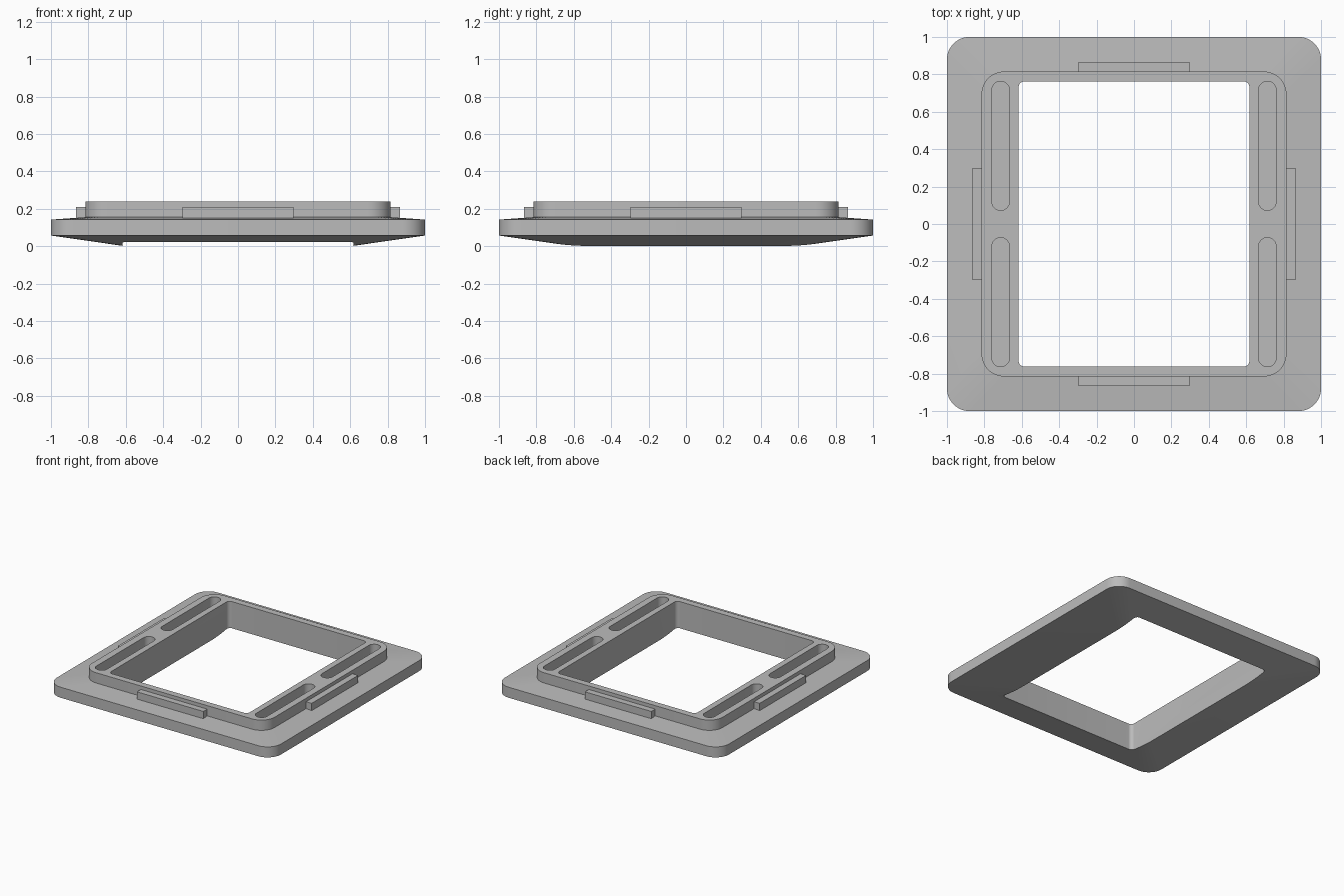
import bpy, bmesh, math

if "Cube" in bpy.data.objects:
    bpy.data.objects.remove(bpy.data.objects["Cube"])

grey = bpy.data.materials.new("plain grey")
grey.use_nodes = True
grey.diffuse_color = (0.5, 0.5, 0.5, 1)
grey.node_tree.nodes["Principled BSDF"].inputs["Base Color"].default_value = (0.5, 0.5, 0.5, 1)


def outline(hx, hy, r, steps=12):
    """Counter-clockwise rounded rectangle with half sizes hx, hy."""
    pts = []
    for k, (sx, sy) in enumerate([(1, 1), (-1, 1), (-1, -1), (1, -1)]):
        for i in range(steps + 1):
            a = (k + i / steps) * math.pi / 2
            pts.append((sx * (hx - r) + r * math.cos(a), sy * (hy - r) + r * math.sin(a)))
    return pts


def loft(name, rings, center=(0, 0)):
    """Closed solid through rounded rectangles given as (hx, hy, radius, z)."""
    bm = bmesh.new()
    loops = [[bm.verts.new((x + center[0], y + center[1], z)) for x, y in outline(hx, hy, r)]
             for hx, hy, r, z in rings]
    for low, high in zip(loops, loops[1:]):
        n = len(low)
        for i in range(n):
            j = (i + 1) % n
            bm.faces.new((low[i], low[j], high[j], high[i]))
    bm.faces.new(loops[0][::-1])
    bm.faces.new(loops[-1])
    mesh = bpy.data.meshes.new(name)
    bm.to_mesh(mesh)
    bm.free()
    mesh.materials.append(grey)
    obj = bpy.data.objects.new(name, mesh)
    bpy.context.collection.objects.link(obj)
    return obj


def box(name, center, size):
    bpy.ops.mesh.primitive_cube_add(size=1, location=center)
    obj = bpy.context.object
    obj.name = name
    obj.scale = size
    obj.data.materials.append(grey)


# Sloped base flange with the raised collar on top
frame = loft("frame", [
    (0.5, 0.5, 0.06, -0.015),
    (1, 1, 0.12, 0.057),
    (1, 1, 0.12, 0.142),
    (0.815, 0.815, 0.12, 0.155),
    (0.815, 0.815, 0.12, 0.238),
])

# Opening through the middle and four blind slots in the collar
cutters = [loft("opening_cutter", [(0.617, 0.762, 0.03, -0.3), (0.617, 0.762, 0.03, 0.5)])]
for sx in (-1, 1):
    for sy in (-1, 1):
        cutters.append(loft("slot_cutter",
                            [(0.047, 0.345, 0.0469, 0.16), (0.047, 0.345, 0.0469, 0.4)],
                            (sx * 0.713, sy * 0.418)))
for cutter in cutters:
    cut = frame.modifiers.new(cutter.name, 'BOOLEAN')
    cut.operation = 'DIFFERENCE'
    cut.solver = 'EXACT'
    cut.object = cutter

# Bake the cuts and drop the cutters
bpy.context.view_layer.update()
baked = bpy.data.meshes.new_from_object(frame.evaluated_get(bpy.context.evaluated_depsgraph_get()))
frame.modifiers.clear()
frame.data = baked
for cutter in cutters:
    bpy.data.objects.remove(cutter)

bpy.ops.object.select_all(action='DESELECT')
frame.select_set(True)
bpy.context.view_layer.objects.active = frame
bpy.ops.object.shade_smooth_by_angle(angle=math.radians(25))

# Locating tabs on the four sides of the collar
for side, s in (("left", 1), ("right", -1)):
    box(side + "_tab", (s * 0.8375, 0, 0.178), (0.055, 0.592, 0.064))
for side, s in (("back", 1), ("front", -1)):
    box(side + "_tab", (0, s * 0.8375, 0.178), (0.592, 0.055, 0.064))
